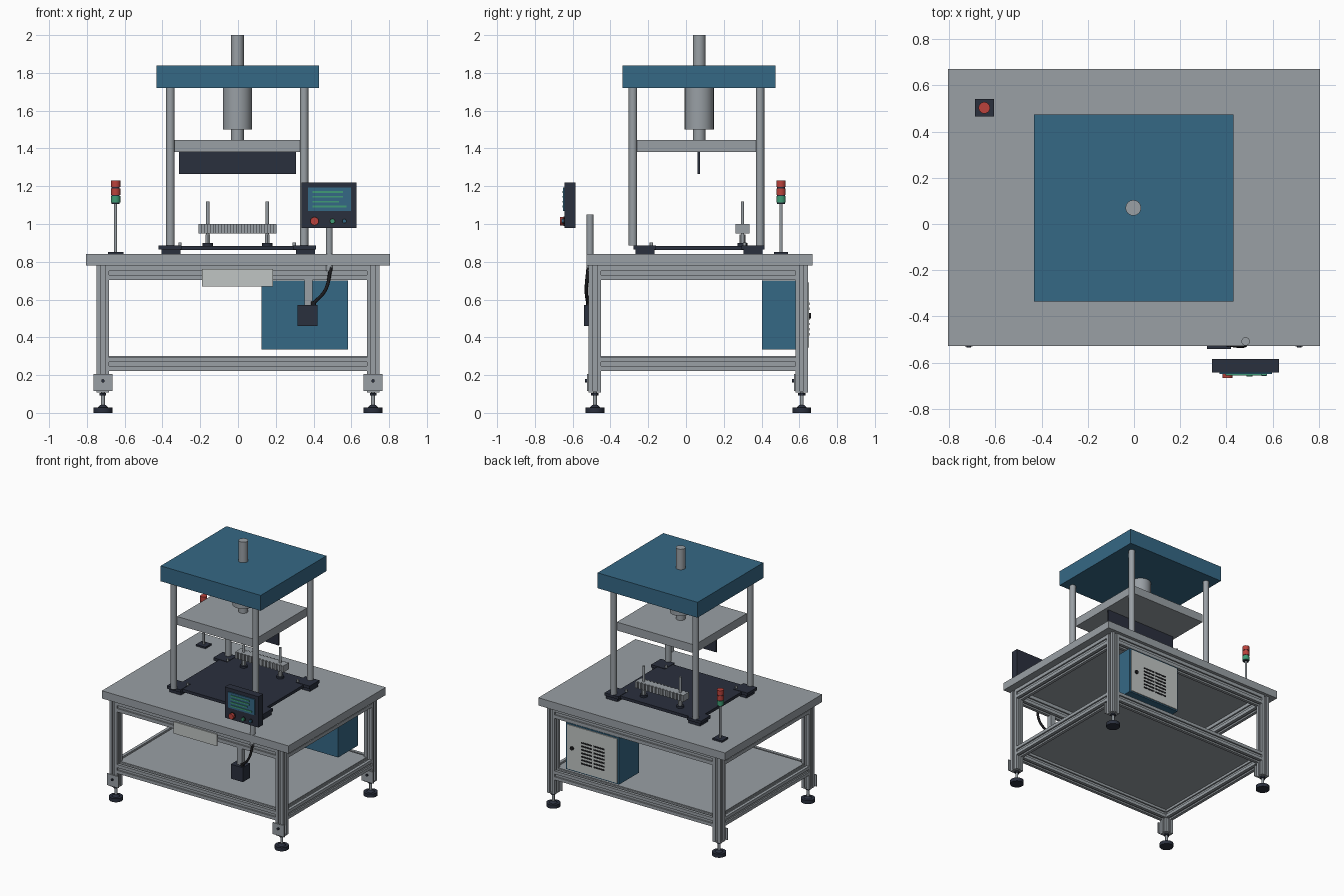
import bpy, bmesh, math
from mathutils import Matrix, Vector

if "Cube" in bpy.data.objects:
    bpy.data.objects.remove(bpy.data.objects["Cube"])


def material(name, rgb):
    m = bpy.data.materials.new(name)
    m.diffuse_color = (*rgb, 1)
    m.use_nodes = True
    m.node_tree.nodes["Principled BSDF"].inputs["Base Color"].default_value = m.diffuse_color
    return m


GREY = material("metal grey", (0.32, 0.35, 0.375))
BLUE = material("steel blue", (0.036, 0.138, 0.235))
DARK = material("dark navy", (0.023, 0.029, 0.047))
RED = material("signal red", (0.50, 0.055, 0.045))
GREEN = material("signal green", (0.05, 0.33, 0.18))
PALE = material("pale grey", (0.53, 0.56, 0.55))
BLACK = material("black", (0.012, 0.012, 0.014))


def finish(name, bm, mat, smooth=False):
    bmesh.ops.recalc_face_normals(bm, faces=bm.faces)
    me = bpy.data.meshes.new(name)
    bm.to_mesh(me)
    bm.free()
    me.materials.append(mat)
    if smooth:
        for p in me.polygons:
            p.use_smooth = True
        me.set_sharp_from_angle(angle=math.radians(40))
    ob = bpy.data.objects.new(name, me)
    bpy.context.scene.collection.objects.link(ob)
    return ob


def box(name, x0, x1, y0, y1, z0, z1, mat):
    bm = bmesh.new()
    centre = Matrix.Translation(((x0 + x1) / 2, (y0 + y1) / 2, (z0 + z1) / 2))
    bmesh.ops.create_cube(bm, size=1, matrix=centre @ Matrix.Diagonal((x1 - x0, y1 - y0, z1 - z0, 1)))
    return finish(name, bm, mat)


def rod(name, a, b, r, mat, n=20, r2=None):
    """Cylinder or cone between two points."""
    a, b = Vector(a), Vector(b)
    d = b - a
    m = Matrix.Translation((a + b) / 2) @ d.to_track_quat('Z', 'Y').to_matrix().to_4x4()
    bm = bmesh.new()
    bmesh.ops.create_cone(bm, cap_ends=True, segments=n, radius1=r, radius2=r if r2 is None else r2,
                          depth=d.length, matrix=m)
    return finish(name, bm, mat, n > 8)


def post(name, x, y, z0, z1, r, mat, n=20):
    return rod(name, (x, y, z0), (x, y, z1), r, mat, n)


def extrusion(name, axis, lo, hi, c, w, h, mat=GREY):
    """Slotted aluminium bar along an axis; c is its centre in the other two axes."""
    s, d = 0.15, 0.17
    side = [(-0.5, -0.5), (-s, -0.5), (-s, -0.5 + d), (s, -0.5 + d), (s, -0.5)]
    outline = []
    for k in range(4):
        co, si = round(math.cos(k * math.pi / 2)), round(math.sin(k * math.pi / 2))
        outline += [((u * co - v * si) * w + c[0], (u * si + v * co) * h + c[1]) for u, v in side]
    place = {'X': lambda u, v, t: (t, u, v), 'Y': lambda u, v, t: (u, t, v), 'Z': lambda u, v, t: (u, v, t)}[axis]
    bm = bmesh.new()
    face = bm.faces.new([bm.verts.new(place(u, v, lo)) for u, v in outline])
    out = bmesh.ops.extrude_face_region(bm, geom=[face])
    bmesh.ops.translate(bm, vec=place(0, 0, hi - lo),
                        verts=[e for e in out['geom'] if isinstance(e, bmesh.types.BMVert)])
    return finish(name, bm, mat)


# Table frame
LX, YF, YB = 0.715, -0.482, 0.613
box("table_top", -0.805, 0.805, -0.527, 0.67, 0.78, 0.84, GREY)
for z, h in ((0.741, 0.076), (0.258, 0.070)):
    for y in (YF, YB):
        extrusion("long_rail", 'X', -LX + 0.033, LX - 0.033, (y, z), 0.066, h)
    for x in (-LX, LX):
        extrusion("side_rail", 'Y', YF + 0.033, YB - 0.033, (x, z), 0.066, h)
box("shelf", -0.70, 0.70, -0.47, 0.60, 0.287, 0.300, GREY)

# Legs with foot brackets and levelling feet
for x in (-LX, LX):
    for y in (YF, YB):
        extrusion("leg", 'Z', 0.115, 0.78, (x, y), 0.066, 0.066)
        box("foot_bracket", x - 0.05, x + 0.05, y - 0.041, y - 0.033, 0.115, 0.205, GREY)
        box("foot_plate", x - 0.033, x + 0.033, y - 0.033, y + 0.033, 0.108, 0.115, GREY)
        rod("bracket_bolt", (x, y - 0.052, 0.17), (x, y - 0.041, 0.17), 0.009, DARK, 12)
        post("foot_stem", x, y, 0.03, 0.11, 0.010, GREY, 12)
        post("foot_nut", x, y, 0.093, 0.105, 0.020, DARK, 6)
        post("foot_pad", x, y, 0.0, 0.028, 0.050, DARK, 24)
        rod("foot_cone", (x, y, 0.028), (x, y, 0.042), 0.028, DARK, 20, 0.014)

# Press base plate with corner tabs and guide columns
CX, CY = (-0.358, 0.350), (-0.281, 0.392)
box("base_plate", -0.37, 0.36, -0.255, 0.39, 0.862, 0.884, DARK)
for x, sx in zip(CX, (-1, 1)):
    for y, sy in zip(CY, (-1, 1)):
        tx, ty = x + 0.002 * sx, (-0.218 if sy < 0 else 0.355)
        box("corner_tab", tx - 0.06, tx + 0.06, ty - 0.06, ty + 0.06, 0.865, 0.887, DARK)
        box("corner_foot", tx - 0.045, tx + 0.055, ty - 0.05, ty + 0.05, 0.84, 0.864, DARK)
        post("guide_column", x, y, 0.885, 1.72, 0.0225, GREY, 24)
for x in (-0.307, 0.298):
    for y in (-0.183, 0.31):
        post("plate_screw", x, y, 0.884, 0.903, 0.009, GREY, 10)

# Press head, ram and moving platen
box("head_plate", -0.432, 0.430, -0.335, 0.475, 1.72, 1.84, BLUE)
post("top_rod", -0.003, 0.07, 1.84, 2.0, 0.034, GREY, 16)
post("ram_cylinder", -0.003, 0.07, 1.50, 1.72, 0.077, GREY, 24)
post("ram_rod", -0.003, 0.07, 1.445, 1.50, 0.034, GREY, 16)
box("moving_platen", -0.338, 0.332, -0.268, 0.378, 1.38, 1.445, GREY)
box("press_blade", -0.312, 0.307, 0.062, 0.074, 1.265, 1.38, DARK)

# Ribbed fixture bar on two threaded rods
box("fixture_bar", -0.21, 0.205, 0.272, 0.326, 0.95, 1.0, GREY)
for i in range(14):
    x = -0.21 + i * 0.0305
    for y in (0.262, 0.326):
        box("fixture_rib", x, x + 0.018, y, y + 0.010, 0.95, 1.0, GREY)
for x in (-0.16, 0.155):
    post("fixture_rod", x, 0.299, 0.89, 1.12, 0.009, GREY, 12)
    post("fixture_foot", x, 0.299, 0.884, 0.899, 0.027, DARK, 16)
    post("fixture_nut", x, 0.299, 0.899, 0.945, 0.015, GREY, 6)

# Signal tower
TX, TY = -0.648, 0.503
box("tower_base", TX - 0.041, TX + 0.041, TY - 0.037, TY + 0.037, 0.84, 0.853, DARK)
post("tower_pole", TX, TY, 0.853, 1.115, 0.008, GREY, 12)
for z0, mat in ((1.113, GREEN), (1.154, RED), (1.195, RED)):
    post("tower_light", TX, TY, z0, z0 + 0.035, 0.025, mat, 16)
    post("tower_ring", TX, TY, z0 - 0.006, z0, 0.021, DARK, 16)

# Control panel on its post
box("panel_body", 0.337, 0.627, -0.643, -0.585, 0.98, 1.22, DARK)
box("panel_screen", 0.37, 0.597, -0.650, -0.643, 1.07, 1.193, BLUE)
for i, length in enumerate((0.16, 0.16, 0.14, 0.18)):
    z = 1.17 - i * 0.026
    box("screen_line", 0.395, 0.395 + length, -0.655, -0.650, z - 0.005, z + 0.005, GREEN)
for x, r, y, mat in ((0.405, 0.022, -0.667, RED), (0.500, 0.013, -0.660, GREEN), (0.563, 0.011, -0.658, BLUE)):
    rod("button_collar", (x, -0.649, 1.015), (x, -0.643, 1.015), r + 0.003, BLACK, 16)
    rod("panel_button", (x, y, 1.015), (x, -0.649, 1.015), r, mat, 16)
post("panel_post", 0.483, -0.508, 0.75, 1.05, 0.018, GREY, 20)

# Junction box, its hanger and cable
box("junction_box", 0.316, 0.42, -0.54, -0.45, 0.46, 0.572, DARK)
box("box_hanger", 0.352, 0.394, -0.515, -0.475, 0.572, 0.71, GREY)
post("cable_gland", 0.40, -0.515, 0.572, 0.59, 0.014, BLACK, 12)
curve = bpy.data.curves.new("cable", 'CURVE')
curve.dimensions = '3D'
curve.bevel_depth = 0.009
curve.bevel_resolution = 2
spline = curve.splines.new('BEZIER')
path = [(0.40, -0.52, 0.58), (0.462, -0.528, 0.65), (0.492, -0.518, 0.77)]
spline.bezier_points.add(len(path) - 1)
for p, co in zip(spline.bezier_points, path):
    p.co = co
    p.handle_left_type = p.handle_right_type = 'AUTO'
curve.materials.append(BLACK)
bpy.context.scene.collection.objects.link(bpy.data.objects.new("cable", curve))

# Pale front sign plate
box("front_plate", -0.19, 0.185, -0.523, -0.515, 0.67, 0.762, PALE)

# Electrical cabinet with vented rear door
box("cabinet", 0.125, 0.582, 0.403, 0.645, 0.335, 0.70, BLUE)
box("cabinet_door", 0.138, 0.569, 0.645, 0.652, 0.345, 0.69, PALE)
for i in range(7):
    z = 0.41 + i * 0.027
    for x in (0.245, 0.355):
        box("vent_slot", x, x + 0.095, 0.652, 0.654, z, z + 0.012, BLACK)
rod("door_lock", (0.525, 0.652, 0.515), (0.525, 0.663, 0.515), 0.014, BLACK, 16)
